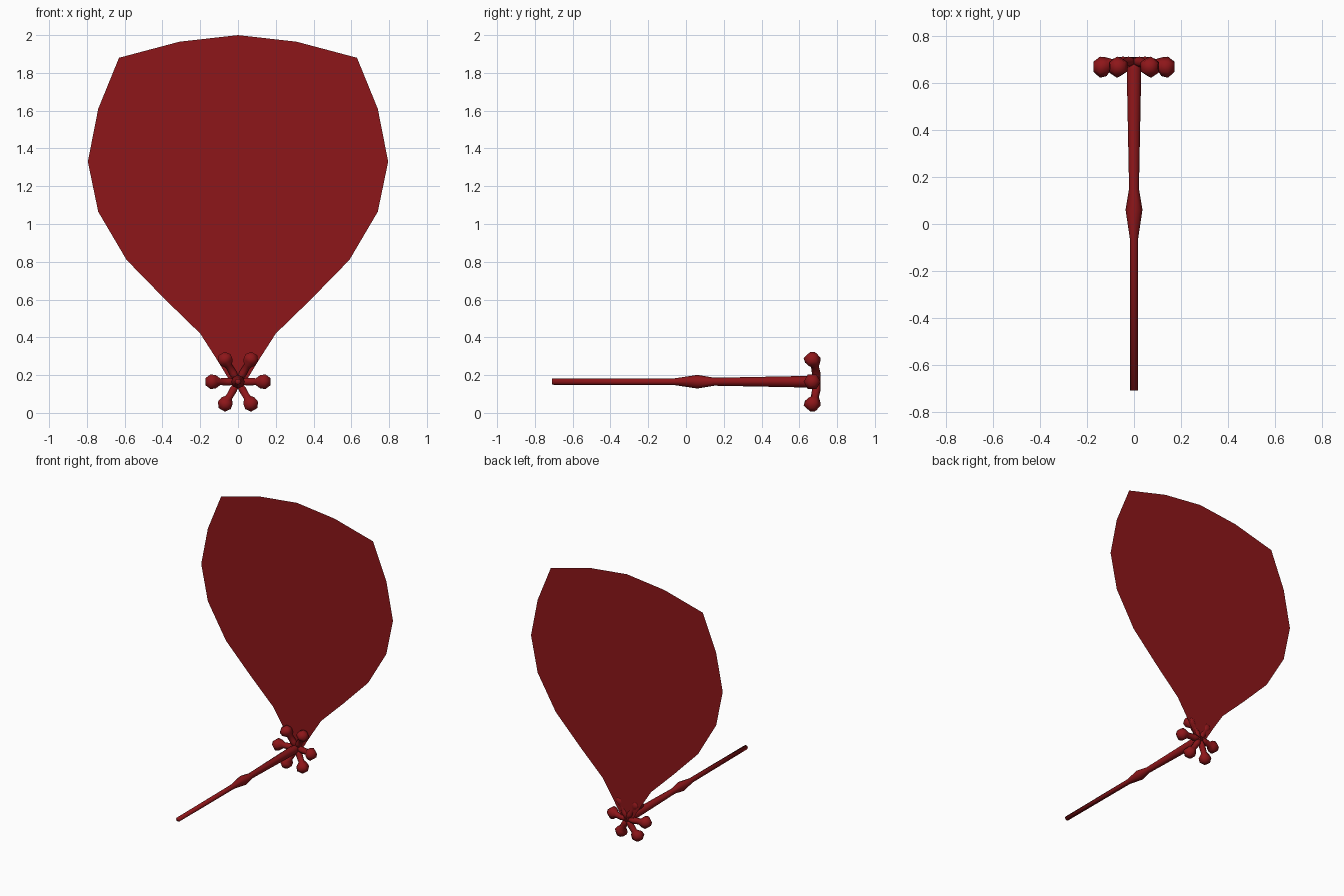
import bpy, bmesh, math
from mathutils import Vector

if "Cube" in bpy.data.objects:
    bpy.data.objects.remove(bpy.data.objects["Cube"])

mat = bpy.data.materials.new("deep_red")
mat.diffuse_color = (0.27, 0.008, 0.01, 1)
mat.use_nodes = True
mat.node_tree.nodes["Principled BSDF"].inputs["Base Color"].default_value = mat.diffuse_color
CZ = 0.165


def finish(name, bm, smooth=True):
    me = bpy.data.meshes.new(name)
    bm.to_mesh(me)
    bm.free()
    for p in me.polygons:
        p.use_smooth = smooth
    me.materials.append(mat)
    ob = bpy.data.objects.new(name, me)
    bpy.context.collection.objects.link(ob)
    return ob


def tube(name, stations, u, v, sides):
    """Capped tube: stations are (centre, radius), u and v span the rings."""
    bm = bmesh.new()
    rings = []
    for c, r in stations:
        rings.append([bm.verts.new(c + r * (u * math.cos(a) + v * math.sin(a)))
                      for a in (2 * math.pi * i / sides for i in range(sides))])
    for a, b in zip(rings, rings[1:]):
        for i in range(sides):
            j = (i + 1) % sides
            bm.faces.new((a[i], a[j], b[j], b[i]))
    bm.faces.new(rings[0][::-1])
    bm.faces.new(rings[-1])
    bmesh.ops.recalc_face_normals(bm, faces=bm.faces[:])
    return finish(name, bm)


def flat(name, half, y):
    """Flat sheet mirrored about x = 0, from (half width, z) rows."""
    bm = bmesh.new()
    pts = half + [(-x, z) for x, z in half[-2:0:-1]]
    bm.faces.new([bm.verts.new((x, y, z)) for x, z in pts])
    return finish(name, bm, False)


# large flat petal
flat("petal", [(0, 0.16), (0.05, 0.18), (0.11, 0.28), (0.2, 0.42), (0.385, 0.6),
               (0.59, 0.81), (0.74, 1.065), (0.795, 1.33), (0.74, 1.61),
               (0.63, 1.88), (0.31, 1.965), (0, 2.0)], 0.7)

# stem with a swollen joint
stem = [(-0.71, 0.016), (-0.06, 0.018), (0.06, 0.036), (0.15, 0.021),
        (0.66, 0.031), (0.71, 0.02)]
tube("stem", [(Vector((0, y, CZ)), r) for y, r in stem],
     Vector((1, 0, 0)), Vector((0, 0, 1)), 8)

# six knobbed stamens around the stem end
# (distance out, y, radius)
knob = [(0, 0.695, 0.016), (0.05, 0.69, 0.023), (0.095, 0.682, 0.021),
        (0.117, 0.67, 0.04), (0.145, 0.668, 0.045), (0.172, 0.67, 0.022)]
for k in range(6):
    a = k * math.pi / 3
    out = Vector((math.cos(a), 0, math.sin(a)))
    side = Vector((-math.sin(a), 0, math.cos(a)))
    tube(f"stamen_{k + 1}",
         [(Vector((0, y, CZ)) + out * d, r) for d, y, r in knob],
         Vector((0, 1, 0)), side, 6)
